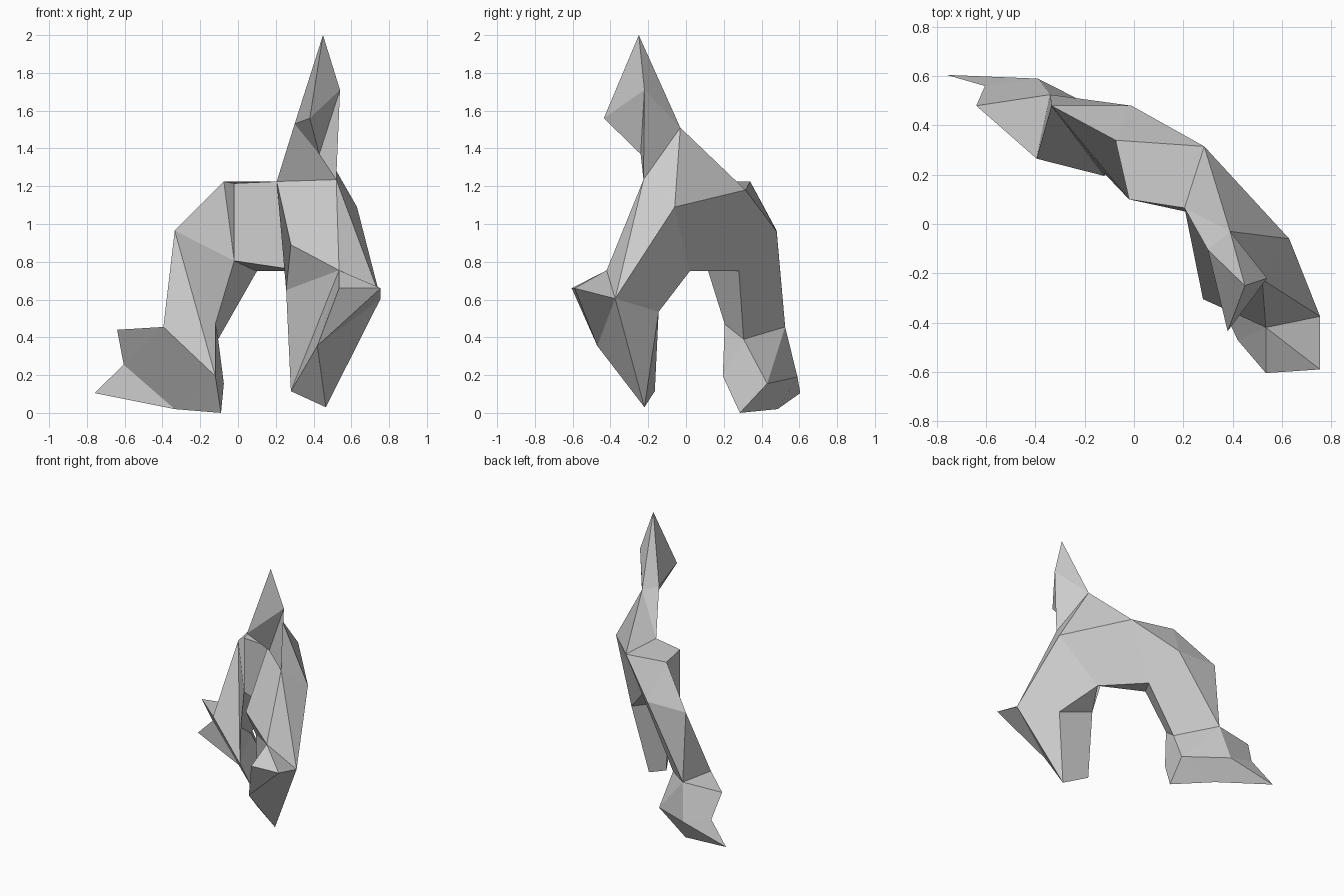
import bpy
import bmesh

cube = bpy.data.objects.get("Cube")
if cube:
    bpy.data.objects.remove(cube, do_unlink=True)

grey = bpy.data.materials.new("stone_grey")
grey.use_nodes = True
COLOUR = (0.6, 0.6, 0.6, 1)
grey.diffuse_color = COLOUR
grey.node_tree.nodes["Principled BSDF"].inputs["Base Color"].default_value = COLOUR

bm = bmesh.new()
joint = {}
parts = []


def joints(**points):
    """Add named corner points."""
    for name, co in points.items():
        joint[name] = bm.verts.new(co)


def part(name, *facets):
    """Span facets between named corners and tag them with the part index."""
    for facet in facets:
        face = bm.faces.new([joint[n] for n in facet.split()])
        face.material_index = len(parts)
    parts.append(name)


# Arched body
joints(brow=(-.02, .10, 1.215), crown=(-.075, .34, 1.225),
       neck=(.205, .065, 1.225), nape=(.285, .315, 1.18),
       chest=(.52, -.225, 1.235), flank=(.63, -.06, 1.09),
       ridge=(.39, -.03, 1.51), under=(-.02, .10, .805),
       vault=(.10, .28, .75), pit=(.35, .02, .75),
       rump=(-.01, .48, .96), hip=(-.335, .48, .965))

# Horn
joints(tip=(.45, -.25, 2), blade=(.38, -.435, 1.56), cheek=(.30, -.105, 1.53),
       rim=(.54, -.22, 1.71), chin=(.43, -.24, 1.37))

# Right leg and foot
joints(knee=(-.395, .265, .455), shin=(-.12, .205, .47),
       calf=(-.105, .305, .39), hock=(-.34, .525, .455),
       ankle=(-.12, .195, .195), sole=(-.09, .285, 0),
       instep=(-.335, .485, .02), heel=(-.075, .43, .155),
       spur=(-.39, .59, .19), toe=(-.76, .605, .105),
       notch=(-.605, .56, .255), fin=(-.64, .48, .44))

# Left leg
joints(bend=(.28, -.305, .89), inner=(.255, -.15, .65),
       cap=(.535, -.42, .755), beak=(.535, -.605, .66),
       claw=(.755, -.59, .66), elbow=(.755, -.375, .605),
       wrist=(.42, -.47, .355), point=(.465, -.22, .03),
       stub=(.28, -.165, .115), rear=(.56, -.145, .535))

part("arched_body",
     "crown brow neck nape", "brow under pit neck", "crown under brow",
     "neck pit inner bend", "neck bend cap chest", "chest cap elbow",
     "chest elbow flank", "chest flank ridge", "ridge flank nape",
     "ridge nape neck", "crown nape rump", "crown rump hip",
     "nape flank pit vault", "nape vault rump", "flank elbow rear pit",
     "pit rear inner", "pit under vault")

part("horn",
     "neck ridge cheek", "neck cheek chin chest", "cheek blade chin",
     "tip cheek blade", "tip blade rim", "blade chin rim",
     "tip ridge cheek", "tip rim ridge", "rim chin chest", "rim chest ridge")

part("right_leg",
     "crown hip under", "hip shin under", "hip knee ankle", "hip ankle shin",
     "under shin calf vault", "shin ankle calf", "vault calf hock rump",
     "rump hock hip", "hip hock knee")

part("right_foot",
     "ankle sole heel calf", "calf heel hock", "fin knee notch",
     "knee instep notch", "knee ankle instep", "ankle sole instep",
     "notch instep toe", "knee hock fin", "fin hock spur notch",
     "notch spur toe", "hock heel spur", "spur heel instep toe",
     "heel sole instep")

part("left_leg",
     "bend inner cap", "inner stub cap", "cap stub wrist", "cap wrist beak",
     "cap beak claw", "cap claw elbow", "beak wrist claw",
     "claw wrist elbow", "elbow wrist point", "wrist stub point",
     "stub inner rear point", "elbow point rear")

# Orient the closed skin outward, then separate it into its parts
bmesh.ops.recalc_face_normals(bm, faces=bm.faces)
for index, name in enumerate(parts):
    piece = bm.copy()
    others = [f for f in piece.faces if f.material_index != index]
    bmesh.ops.delete(piece, geom=others, context="FACES")
    for face in piece.faces:
        face.material_index = 0
        face.smooth = False
    mesh = bpy.data.meshes.new(name)
    piece.to_mesh(mesh)
    piece.free()
    mesh.materials.append(grey)
    bpy.context.collection.objects.link(bpy.data.objects.new(name, mesh))
bm.free()
